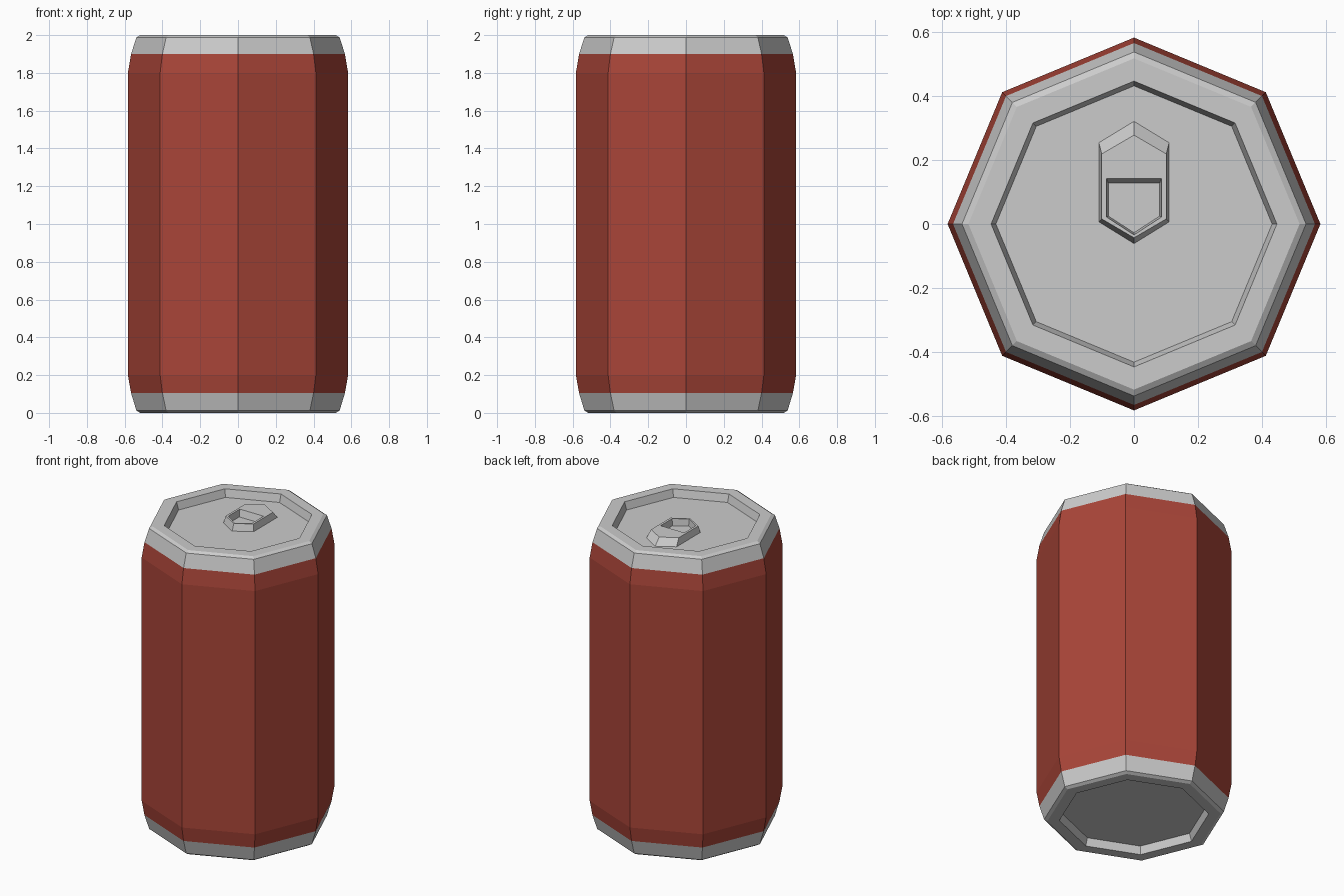
import bpy, bmesh
from math import cos, sin, pi

if "Cube" in bpy.data.objects:
    bpy.data.objects.remove(bpy.data.objects["Cube"])

SIDES = 8


def finish(name, bm, material=None):
    bmesh.ops.recalc_face_normals(bm, faces=bm.faces)
    mesh = bpy.data.meshes.new(name)
    bm.to_mesh(mesh)
    bm.free()
    obj = bpy.data.objects.new(name, mesh)
    bpy.context.collection.objects.link(obj)
    if material:
        mesh.materials.append(material)
    return obj


def bridge(bm, a, b):
    n = len(a)
    for i in range(n):
        j = (i + 1) % n
        bm.faces.new((a[i], a[j], b[j], b[i]))


def lathe(name, profile, close_end=False, material=None):
    """Turn (radius, z) points into an eight-sided shell."""
    bm = bmesh.new()
    rings = [[bm.verts.new((r * cos(2 * pi * k / SIDES), r * sin(2 * pi * k / SIDES), z))
              for k in range(SIDES)] for r, z in profile]
    for a, b in zip(rings, rings[1:]):
        bridge(bm, a, b)
    if close_end:
        bm.faces.new(rings[-1])
    obj = finish(name, bm, material)
    # open shells: make sure faces point outward
    side = obj.data.polygons[0]
    if side.normal.x * side.center.x + side.normal.y * side.center.y < 0:
        obj.data.flip_normals()
    return obj


red = bpy.data.materials.new("red_paint")
red.diffuse_color = (0.40, 0.06, 0.04, 1)
red.use_nodes = True
red.node_tree.nodes["Principled BSDF"].inputs["Base Color"].default_value = red.diffuse_color

# Painted sleeve
lathe("sleeve", [(0.566, 0.105), (0.583, 0.2), (0.583, 1.8), (0.566, 1.9)], material=red)

# Metal ends: tapered shoulder, rim and recessed panel
end = [(0.566, 0.1), (0.538, 0.012), (0.518, 0.0), (0.447, 0.0), (0.432, 0.05)]
lathe("top_end", [(r, 2 - z) for r, z in end], close_end=True)
lathe("bottom_end", [(0.566, 0.105)] + end[1:], close_end=True)

# Pull tab: six-sided ring with a bevelled edge and a finger hole
# each loop: back tip y, half width, back corner y, front corner y, front tip y, z
loops = [
    (0.323, 0.110, 0.256, 0.006, -0.062, 1.948),
    (0.278, 0.101, 0.219, 0.016, -0.043, 1.994),
    (0.142, 0.086, 0.142, 0.022, -0.034, 1.994),
    (0.127, 0.080, 0.127, 0.025, -0.027, 1.948),
]
bm = bmesh.new()
rings = []
for back, w, bc, fc, front, z in loops:
    pts = [(0, back), (-w, bc), (-w, fc), (0, front), (w, fc), (w, bc)]
    rings.append([bm.verts.new((x, y, z)) for x, y in pts])
for a, b in zip(rings, rings[1:] + rings[:1]):
    bridge(bm, a, b)
finish("pull_tab", bm)
